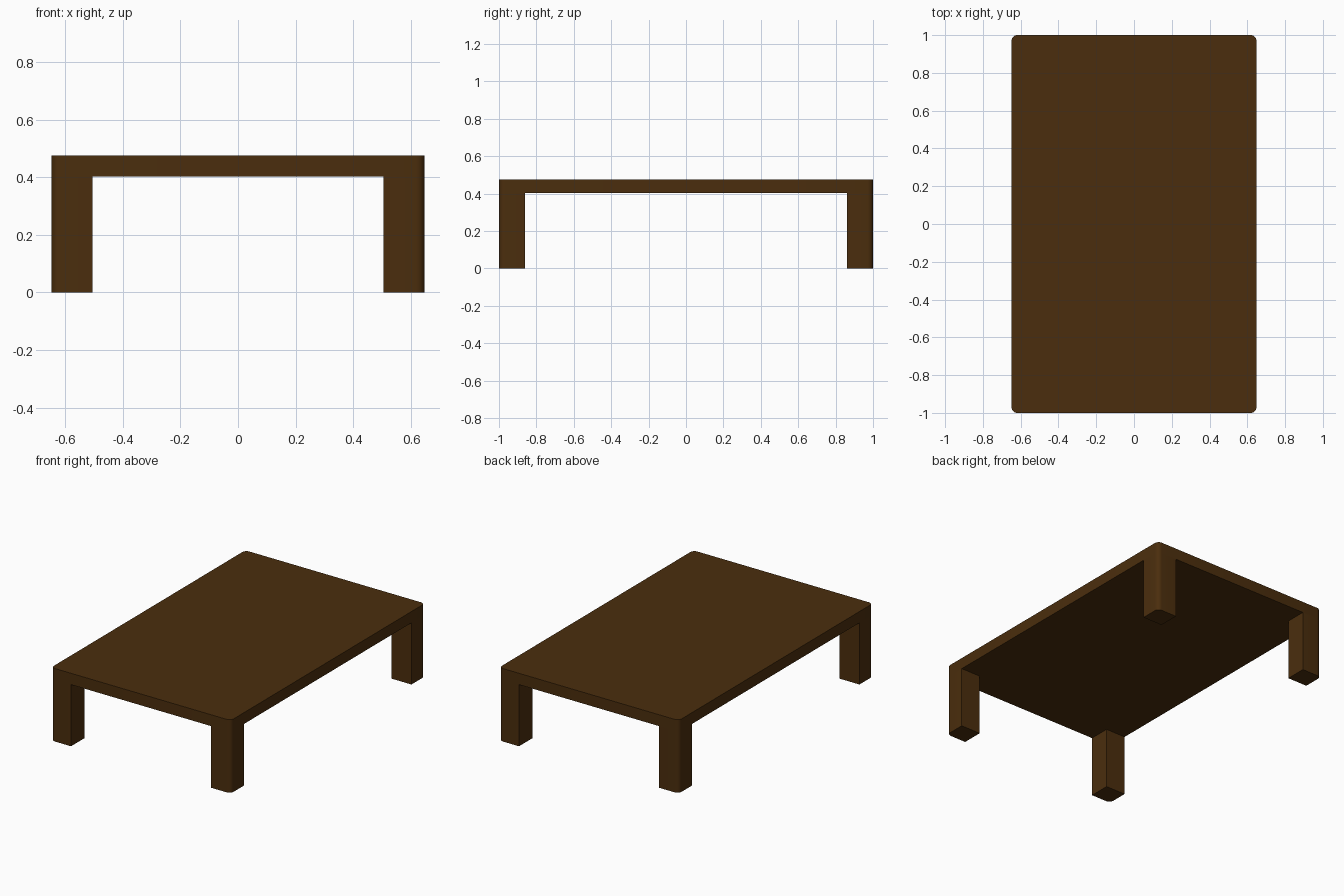
import bpy, bmesh
from math import sin, cos, pi

if "Cube" in bpy.data.objects:
    bpy.data.objects.remove(bpy.data.objects["Cube"])

HX, HY = 0.648, 1.0          # half width, half length
TOP, UNDER = 0.476, 0.402    # tabletop heights
LEG_X, LEG_Y = 0.143, 0.138  # leg section
R, SEG = 0.03, 6             # corner rounding

wood = bpy.data.materials.new("dark_wood")
wood.diffuse_color = (0.07, 0.027, 0.004, 1)
wood.use_nodes = True
wood.node_tree.nodes["Principled BSDF"].inputs["Base Color"].default_value = wood.diffuse_color


def corner(sx, sy):
    """Rounded outer corner in the given quadrant, counter-clockwise."""
    pts = []
    for i in range(SEG + 1):
        a = i * pi / 2 / SEG
        pts.append((sx * (HX - R + R * cos(a)), sy * (HY - R + R * sin(a))))
    return pts if sx * sy > 0 else pts[::-1]


def prism(name, outline, z0, z1):
    bm = bmesh.new()
    face = bm.faces.new([bm.verts.new((x, y, z0)) for x, y in outline])
    ext = bmesh.ops.extrude_face_region(bm, geom=[face], use_keep_orig=True)
    verts = [g for g in ext["geom"] if isinstance(g, bmesh.types.BMVert)]
    bmesh.ops.translate(bm, verts=verts, vec=(0, 0, z1 - z0))
    bmesh.ops.recalc_face_normals(bm, faces=bm.faces[:])
    mesh = bpy.data.meshes.new(name)
    bm.to_mesh(mesh)
    bm.free()
    mesh.materials.append(wood)
    obj = bpy.data.objects.new(name, mesh)
    bpy.context.collection.objects.link(obj)
    bpy.ops.object.select_all(action='DESELECT')
    obj.select_set(True)
    bpy.context.view_layer.objects.active = obj
    bpy.ops.object.shade_smooth_by_angle(angle=pi / 6)
    return obj


# Tabletop: slab with four rounded corners
quadrants = [(1, 1), (-1, 1), (-1, -1), (1, -1)]
prism("tabletop", [p for q in quadrants for p in corner(*q)], UNDER, TOP)

# Legs: flush with the slab outside, square on the inner sides
for sx, sy in quadrants:
    ix, iy = sx * (HX - LEG_X), sy * (HY - LEG_Y)
    inner = [(ix, sy * HY), (ix, iy), (sx * HX, iy)]
    outline = corner(sx, sy) + (inner if sx * sy > 0 else inner[::-1])
    name = ("back" if sy > 0 else "front") + ("_right" if sx > 0 else "_left") + "_leg"
    prism(name, outline, 0, UNDER)
